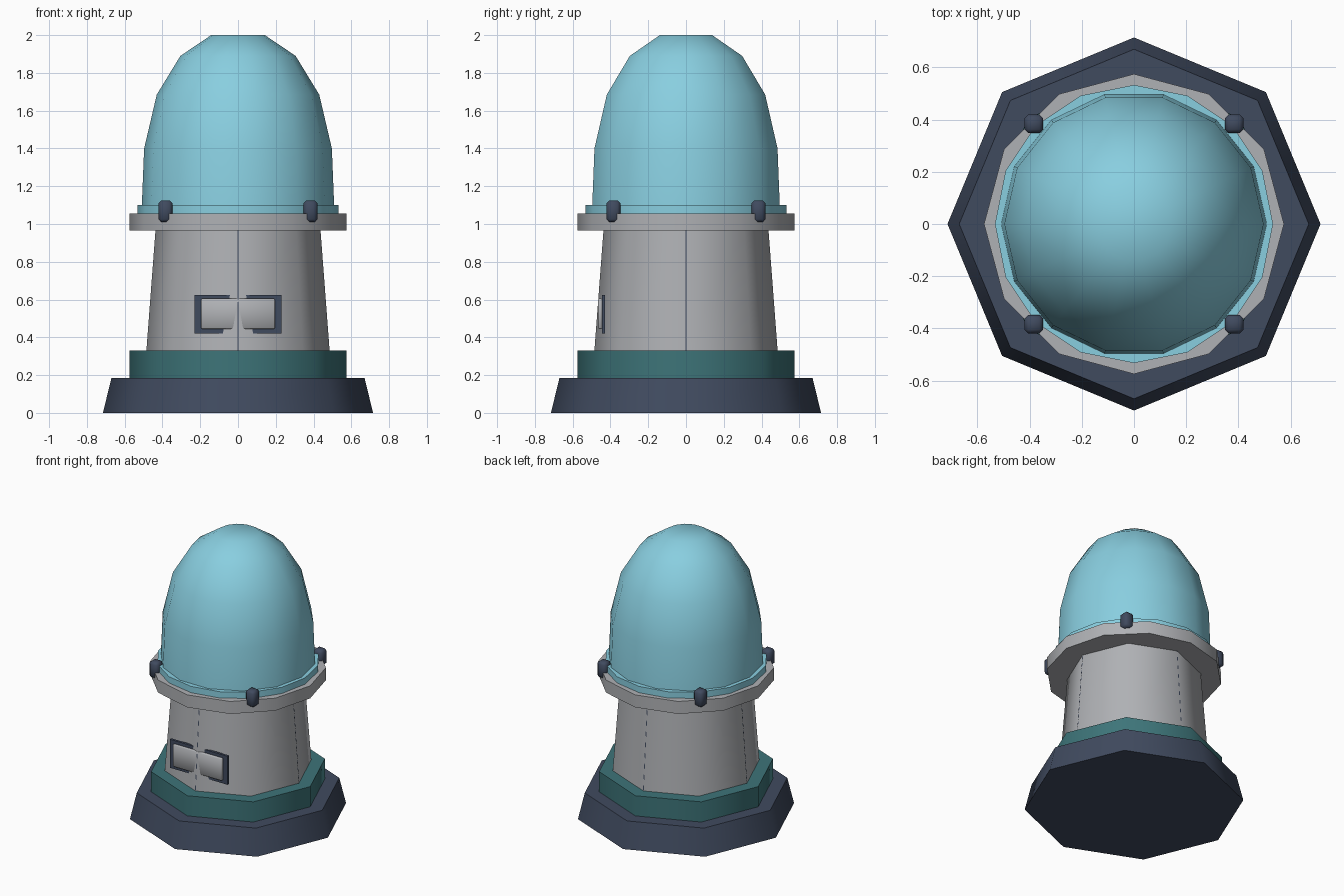
import bpy, bmesh, math
from mathutils import Matrix

if "Cube" in bpy.data.objects:
    bpy.data.objects.remove(bpy.data.objects["Cube"])


def material(name, rgb):
    m = bpy.data.materials.new(name)
    m.diffuse_color = (*rgb, 1)
    m.use_nodes = True
    m.node_tree.nodes["Principled BSDF"].inputs["Base Color"].default_value = m.diffuse_color
    return m


NAVY = material("dark navy", (0.051, 0.069, 0.114))
TEAL = material("deep teal", (0.047, 0.175, 0.19))
GREY = material("light grey", (0.43, 0.44, 0.46))
BLUE = material("pale blue", (0.25, 0.62, 0.745))


def finish(bm, name, mat, angle=50):
    bmesh.ops.recalc_face_normals(bm, faces=bm.faces)
    me = bpy.data.meshes.new(name)
    bm.to_mesh(me)
    bm.free()
    me.materials.append(mat)
    for p in me.polygons:
        p.use_smooth = True
    me.set_sharp_from_angle(angle=math.radians(angle))
    ob = bpy.data.objects.new(name, me)
    bpy.context.collection.objects.link(ob)
    return ob


def lathe(name, mat, sides, profile):
    """Closed polygonal turning, first vertex on +x; profile is (radius, z)."""
    bm = bmesh.new()
    rings = []
    for r, z in profile:
        rings.append([bm.verts.new((r * math.cos(2 * math.pi * i / sides),
                                    r * math.sin(2 * math.pi * i / sides), z))
                      for i in range(sides)])
    for a, b in zip(rings, rings[1:]):
        for i in range(sides):
            j = (i + 1) % sides
            bm.faces.new((a[i], a[j], b[j], b[i]))
    bm.faces.new(rings[0])
    bm.faces.new(rings[-1])
    return finish(bm, name, mat)


def box(name, mat, lo, hi, bevel=0.0):
    bm = bmesh.new()
    size = [h - l for l, h in zip(lo, hi)]
    mid = [(h + l) / 2 for l, h in zip(lo, hi)]
    bmesh.ops.create_cube(bm, size=1, matrix=Matrix.Translation(mid) @ Matrix.Diagonal((*size, 1)))
    if bevel:
        bmesh.ops.bevel(bm, geom=bm.edges[:], offset=bevel, segments=1, affect='EDGES')
    return finish(bm, name, mat)


# Stacked base, tapered body and collar
lathe("base", NAVY, 8, [(0.715, 0), (0.67, 0.185)])
lathe("plinth", TEAL, 8, [(0.575, 0.185), (0.575, 0.33)])
lathe("body", GREY, 8, [(0.485, 0.33), (0.437, 0.965)])
lathe("collar", GREY, 12, [(0.575, 0.965), (0.575, 1.055)])

# Dome with its seating ring
lathe("dome_ring", BLUE, 16, [(0.533, 1.055), (0.533, 1.10)])
lathe("dome", BLUE, 14, [(0.512, 1.06), (0.509, 1.10), (0.497, 1.40), (0.43, 1.685),
                         (0.305, 1.89), (0.142, 2.0)])

# Thin seams on the four axis corners of the body
for k in range(4):
    bm = bmesh.new()
    w = 0.003
    vs = [bm.verts.new(p) for p in ((0.4845, -w, 0.33), (0.4845, w, 0.33),
                                    (0.4365, w, 0.965), (0.4365, -w, 0.965))]
    bm.faces.new(vs)
    bmesh.ops.rotate(bm, verts=bm.verts, matrix=Matrix.Rotation(k * math.pi / 2, 3, 'Z'))
    seam = finish(bm, f"body_seam_{k + 1}", NAVY)

# Clamps around the collar
for sx in (-1, 1):
    for sy in (-1, 1):
        x, y, h = 0.384 * sx, 0.384 * sy, 0.036
        box(f"clamp_{'right' if sx > 0 else 'left'}_{'back' if sy > 0 else 'front'}", NAVY,
            (x - h, y - h, 1.01), (x + h, y + h, 1.125), 0.015)

# Front hatch: dark frame with a grey panel
box("hatch_frame", NAVY, (-0.23, -0.445, 0.42), (0.23, -0.428, 0.625))
box("hatch_panel", GREY, (-0.195, -0.465, 0.445), (0.195, -0.444, 0.605), 0.005)
